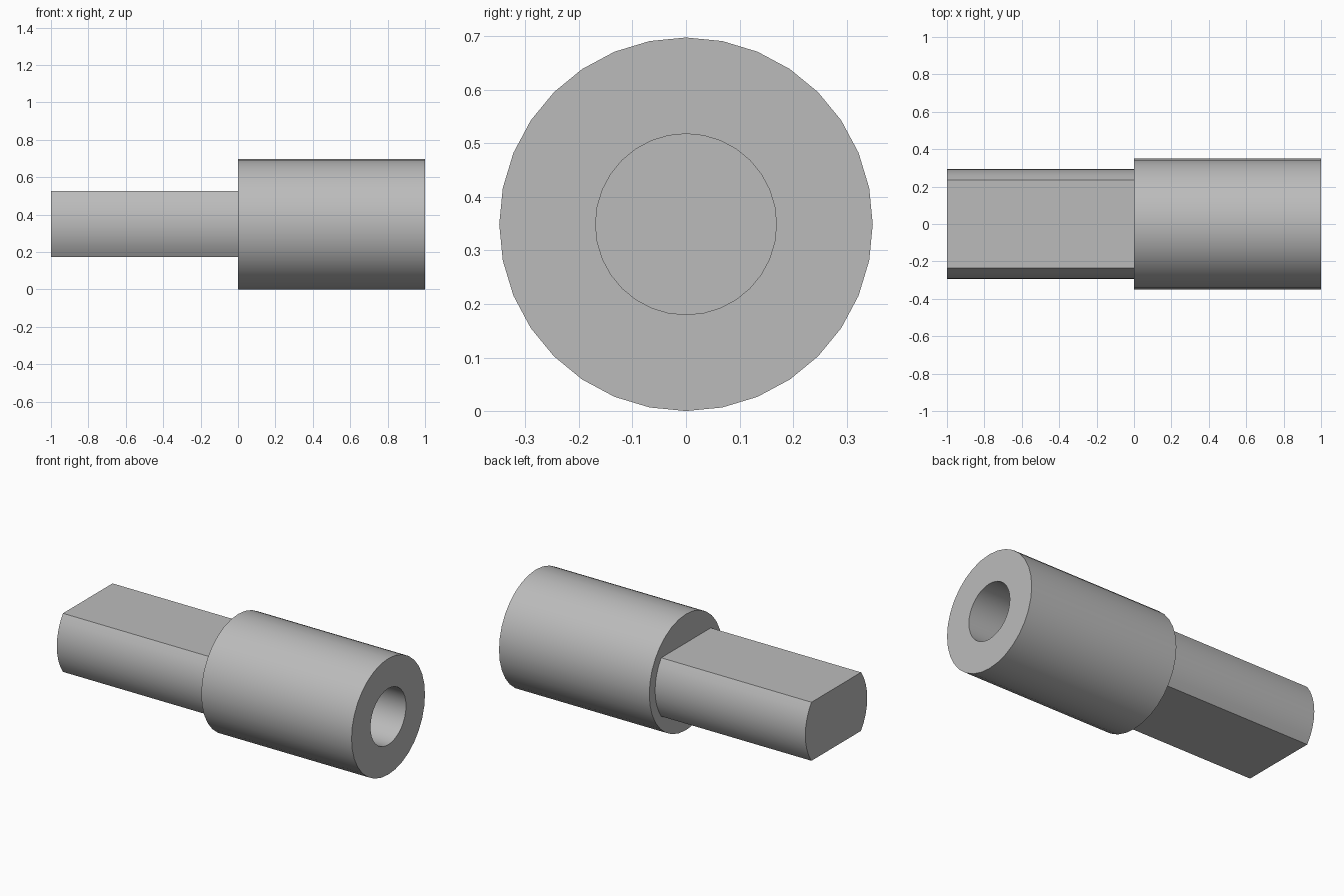
import bpy
import bmesh
from math import sin, cos, pi, asin

if "Cube" in bpy.data.objects:
    bpy.data.objects.remove(bpy.data.objects["Cube"], do_unlink=True)

AXIS_Z = 0.349
SLEEVE_R, BORE_R = 0.349, 0.169
SHAFT_R, FLAT_Z = 0.294, 0.176

steel = bpy.data.materials.new("grey steel")
steel.use_nodes = True
colour = (0.5, 0.5, 0.5, 1)
steel.diffuse_color = colour
steel.node_tree.nodes["Principled BSDF"].inputs["Base Color"].default_value = colour


def circle(radius, sides=32):
    return [(radius * cos(2 * pi * i / sides), radius * sin(2 * pi * i / sides))
            for i in range(sides)]


def loft(name, sections, closed):
    """Join (x, outline) sections along x; close into a tube or cap both ends."""
    bm = bmesh.new()
    loops = [[bm.verts.new((x, y, z)) for y, z in outline] for x, outline in sections]
    pairs = list(zip(loops, loops[1:]))
    if closed:
        pairs.append((loops[-1], loops[0]))
    else:
        bm.faces.new(loops[0])
        bm.faces.new(loops[-1])
    for a, b in pairs:
        for i in range(len(a)):
            bm.faces.new((a[i - 1], a[i], b[i], b[i - 1]))
    bmesh.ops.recalc_face_normals(bm, faces=bm.faces)
    mesh = bpy.data.meshes.new(name)
    bm.to_mesh(mesh)
    bm.free()
    mesh.materials.append(steel)
    obj = bpy.data.objects.new(name, mesh)
    obj.location.z = AXIS_Z
    bpy.context.collection.objects.link(obj)
    bpy.ops.object.select_all(action="DESELECT")
    obj.select_set(True)
    bpy.context.view_layer.objects.active = obj
    bpy.ops.object.shade_smooth_by_angle(angle=pi / 6)


# Bored sleeve
outer, bore = circle(SLEEVE_R), circle(BORE_R)
loft("sleeve", [(0, bore), (0, outer), (1, outer), (1, bore)], closed=True)

# Solid shaft with two flats; its inner end closes the bore
half = asin(FLAT_Z / SHAFT_R)
arc = [half * (i / 4 - 1) for i in range(9)]
outline = [(SHAFT_R * cos(a + turn), SHAFT_R * sin(a + turn))
           for turn in (0, pi) for a in arc]
loft("flatted_shaft", [(-1, outline), (0, outline)], closed=False)
